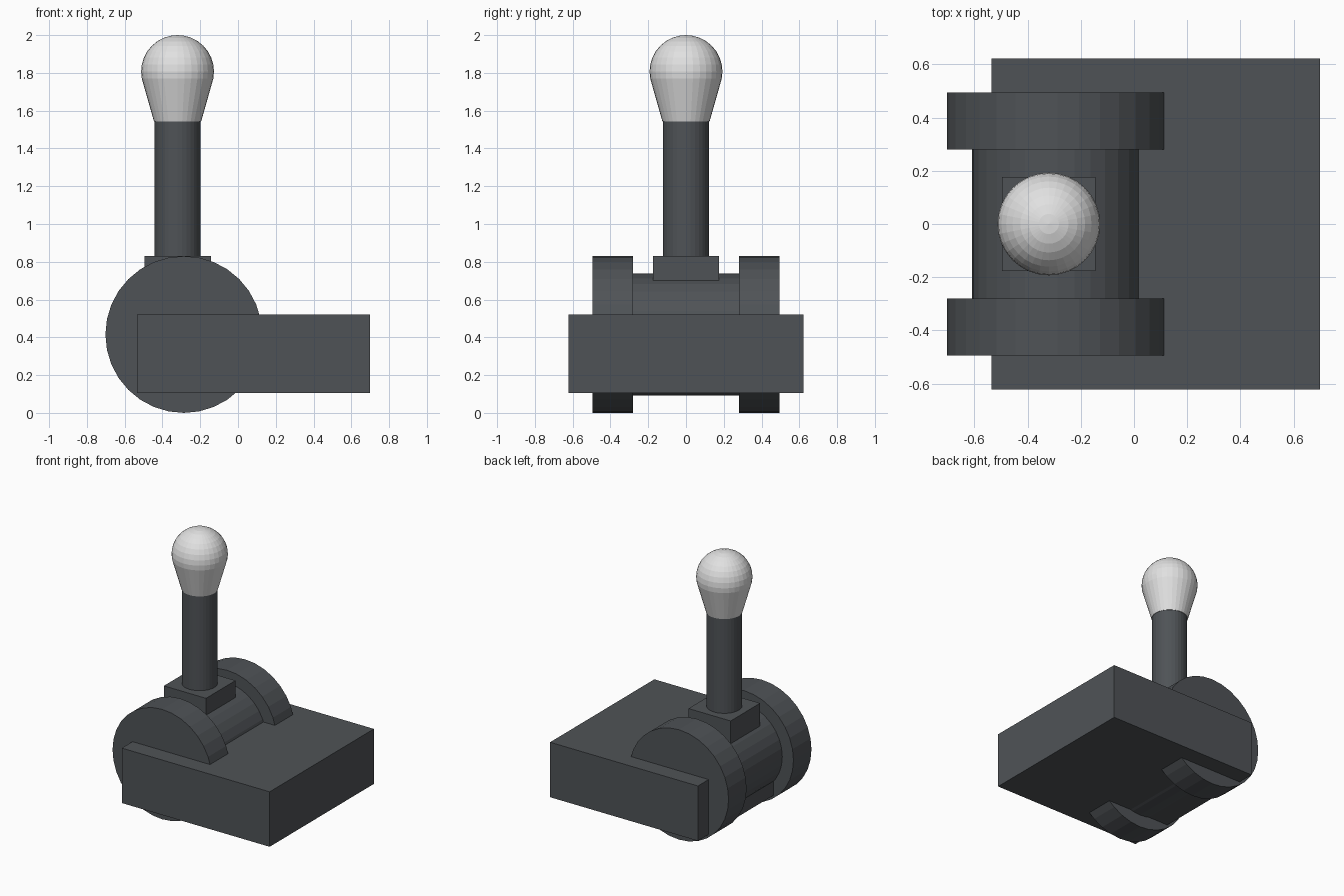
import bpy, bmesh, math
from mathutils import Matrix

cube = bpy.data.objects.get("Cube")
if cube:
    bpy.data.objects.remove(cube, do_unlink=True)


def material(name, rgb):
    m = bpy.data.materials.new(name)
    m.use_nodes = True
    m.diffuse_color = (*rgb, 1)
    m.node_tree.nodes["Principled BSDF"].inputs["Base Color"].default_value = (*rgb, 1)
    return m


DARK = material("dark grey", (0.078, 0.086, 0.094))
PALE = material("pale grey", (0.75, 0.75, 0.75))


def finish(name, bm, mat):
    bmesh.ops.recalc_face_normals(bm, faces=bm.faces)
    me = bpy.data.meshes.new(name)
    bm.to_mesh(me)
    bm.free()
    me.materials.append(mat)
    ob = bpy.data.objects.new(name, me)
    bpy.context.collection.objects.link(ob)
    return ob


def box(name, x, y, z, mat):
    """Box from (min, max) pairs."""
    bm = bmesh.new()
    size = [b - a for a, b in (x, y, z)]
    mid = [(a + b) / 2 for a, b in (x, y, z)]
    bmesh.ops.create_cube(bm, size=1, matrix=Matrix.Translation(mid) @ Matrix.Diagonal((*size, 1)))
    return finish(name, bm, mat)


def cylinder(name, radius, length, centre, mat, along_y=False):
    bm = bmesh.new()
    turn = Matrix.Rotation(math.pi / 2, 4, "X") if along_y else Matrix.Identity(4)
    bmesh.ops.create_cone(bm, cap_ends=True, segments=32, radius1=radius, radius2=radius,
                          depth=length, matrix=Matrix.Translation(centre) @ turn)
    return finish(name, bm, mat)


def lathe(name, profile, centre_x, mat, steps=32):
    """Spin an (r, z) profile about the vertical axis."""
    bm = bmesh.new()
    verts = [bm.verts.new((r, 0, z)) for r, z in profile]
    edges = [bm.edges.new(pair) for pair in zip(verts, verts[1:])]
    bmesh.ops.spin(bm, geom=verts + edges, cent=(0, 0, 0), axis=(0, 0, 1),
                   angle=2 * math.pi, steps=steps)
    bmesh.ops.remove_doubles(bm, verts=bm.verts, dist=1e-4)
    bmesh.ops.translate(bm, verts=bm.verts, vec=(centre_x, 0, 0))
    return finish(name, bm, mat)


PIVOT_X, PIVOT_Z = -0.287, 0.415
LEVER_X = -0.32

# Base block with the pivot drum and its two side discs
box("base_block", (-0.535, 0.70), (-0.622, 0.622), (0.105, 0.52), DARK)
cylinder("pivot_drum", 0.322, 0.60, (PIVOT_X, 0, PIVOT_Z), DARK, along_y=True)
for side, name in ((-1, "front_disc"), (1, "back_disc")):
    cylinder(name, 0.415, 0.215, (PIVOT_X, side * 0.387, PIVOT_Z), DARK, along_y=True)

# Lever: square collar and round shaft
box("lever_collar", (-0.496, -0.144), (-0.176, 0.176), (0.55, 0.83), DARK)
cylinder("lever_shaft", 0.122, 0.80, (LEVER_X, 0, 1.147), DARK)

# Knob: tapered neck running into a ball
R, BALL_Z = 0.193, 1.807
ball = [(R * math.cos(a), BALL_Z + R * math.sin(a))
        for a in (math.pi / 16 * i for i in range(-1, 8))]
lathe("lever_knob", [(0, 1.543), (0.125, 1.543)] + ball + [(0, BALL_Z + R)], LEVER_X, PALE)
